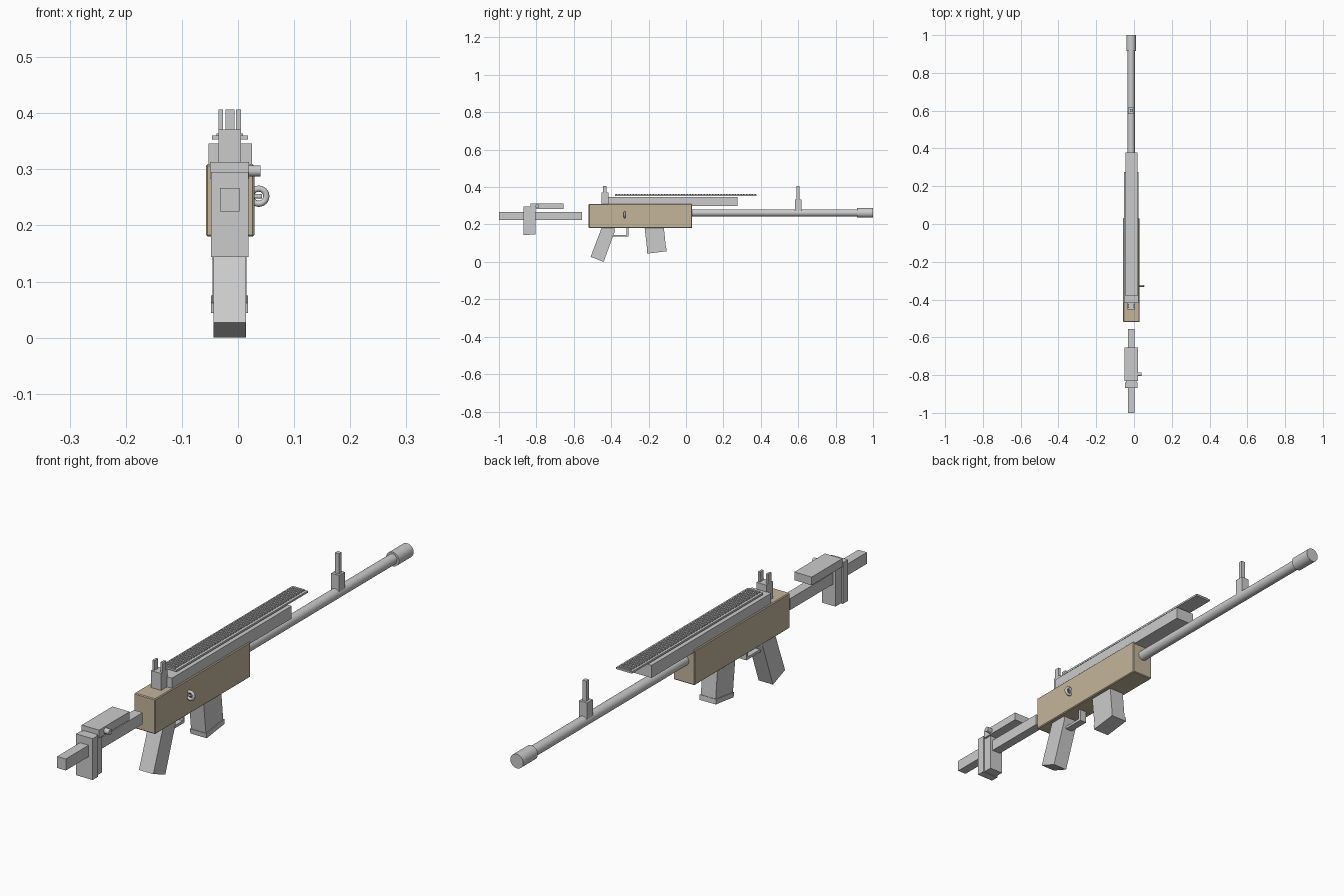
import bpy, bmesh, math
from mathutils import Vector

if "Cube" in bpy.data.objects:
    bpy.data.objects.remove(bpy.data.objects["Cube"])

CX = -0.015  # centre line of the body

tan = bpy.data.materials.new("tan_paint")
tan.diffuse_color = (0.55, 0.46, 0.33, 1)
tan.use_nodes = True
tan.node_tree.nodes["Principled BSDF"].inputs["Base Color"].default_value = tan.diffuse_color


def finish(name, bm, mat=None):
    bmesh.ops.recalc_face_normals(bm, faces=bm.faces)
    me = bpy.data.meshes.new(name)
    bm.to_mesh(me)
    bm.free()
    ob = bpy.data.objects.new(name, me)
    bpy.context.collection.objects.link(ob)
    if mat:
        me.materials.append(mat)
    return ob


def add_box(bm, x0, x1, y0, y1, z0, z1):
    vs = bmesh.ops.create_cube(bm, size=1)["verts"]
    for v in vs:
        v.co = Vector((x0 + (v.co.x + .5) * (x1 - x0),
                       y0 + (v.co.y + .5) * (y1 - y0),
                       z0 + (v.co.z + .5) * (z1 - z0)))


def box(name, x, y, z, mat=None):
    bm = bmesh.new()
    add_box(bm, *x, *y, *z)
    return finish(name, bm, mat)


def prism(name, half, profile):
    """Side profile in (y, z), extruded across x about the centre line."""
    bm = bmesh.new()
    f = bm.faces.new([bm.verts.new((CX - half, y, z)) for y, z in profile])
    new = bmesh.ops.extrude_face_region(bm, geom=[f])["geom"]
    bmesh.ops.translate(bm, vec=(2 * half, 0, 0),
                        verts=[g for g in new if isinstance(g, bmesh.types.BMVert)])
    return finish(name, bm)


def rod(name, a, b, r, sides=24):
    a, b = Vector(a), Vector(b)
    d = b - a
    bpy.ops.mesh.primitive_cylinder_add(vertices=sides, radius=r, depth=d.length,
                                        location=(a + b) / 2,
                                        rotation=d.to_track_quat('Z', 'Y').to_euler())
    ob = bpy.context.object
    ob.name = name
    bpy.ops.object.shade_smooth_by_angle()
    return ob


# Main body and upper cover
body = box("receiver", (-0.057, 0.029), (-0.52, 0.032), (0.18, 0.309), tan)
bev = body.modifiers.new("edge", 'BEVEL')
bev.width = 0.003
bev.segments = 1
box("upper_cover", (-0.053, 0.025), (-0.417, 0.275), (0.30, 0.346))

# Slotted rail floating over the cover
bm = bmesh.new()
add_box(bm, -0.046, 0.018, -0.38, 0.378, 0.353, 0.360)
n, pitch = 50, 0.758 / 50
for i in range(n):
    y = -0.38 + pitch * (i + 0.25)
    add_box(bm, -0.038, 0.009, y, y + pitch * 0.5, 0.359, 0.364)
finish("top_rail", bm)

# Barrel and muzzle
rod("barrel", (CX, 0.0, 0.262), (CX, 0.95, 0.262), 0.019)
rod("muzzle", (CX, 0.915, 0.262), (CX, 1.0, 0.262), 0.026)

# Front sight
box("front_sight_base", (-0.031, 0.001), (0.583, 0.617), (0.27, 0.333))
box("front_sight_post", (-0.022, -0.006), (0.592, 0.608), (0.33, 0.407))

# Rear sight with two prongs
box("rear_sight_base", (-0.035, 0.005), (-0.452, -0.415), (0.305, 0.371))
for side in (-1, 1):
    c = CX + side * 0.0158
    box("rear_sight_prong", (c - 0.0042, c + 0.0042), (-0.444, -0.424), (0.37, 0.407))

# Grip, trigger guard and magazine
prism("grip", 0.029, [(-0.510, 0.027), (-0.440, 0.0), (-0.380, 0.165),
                      (-0.385, 0.19), (-0.448, 0.19)])
prism("trigger_guard", 0.014, [(-0.40, 0.135), (-0.308, 0.135), (-0.308, 0.185),
                               (-0.318, 0.185), (-0.318, 0.145), (-0.40, 0.145)])
prism("magazine", 0.030, [(-0.222, 0.19), (-0.207, 0.060), (-0.107, 0.072), (-0.119, 0.19)])
prism("magazine_base", 0.033, [(-0.209, 0.062), (-0.207, 0.044), (-0.103, 0.057), (-0.105, 0.075)])

# Stock: bar, butt pad, cheek rest
box("stock_bar", (-0.032, 0.003), (-1.0, -0.555), (0.225, 0.267))
box("butt_pad", (-0.048, 0.019), (-0.868, -0.838), (0.144, 0.295))
box("butt_plate", (-0.042, 0.013), (-0.84, -0.804), (0.146, 0.295))
box("cheek_rest", (-0.050, 0.020), (-0.832, -0.655), (0.283, 0.313))
rod("stock_knob", (0.0, -0.795, 0.297), (0.040, -0.795, 0.297), 0.010, 16)

# Ring handle on the right side
bpy.ops.mesh.primitive_torus_add(major_radius=0.0135, minor_radius=0.0055,
                                 major_segments=24, minor_segments=10,
                                 location=(0.037, -0.328, 0.252),
                                 rotation=(math.pi / 2, 0, 0))
bpy.context.object.name = "ring_handle"
bpy.ops.object.shade_smooth_by_angle(angle=math.radians(60))
rod("ring_pin", (0.02, -0.328, 0.252), (0.043, -0.328, 0.252), 0.004, 12)
